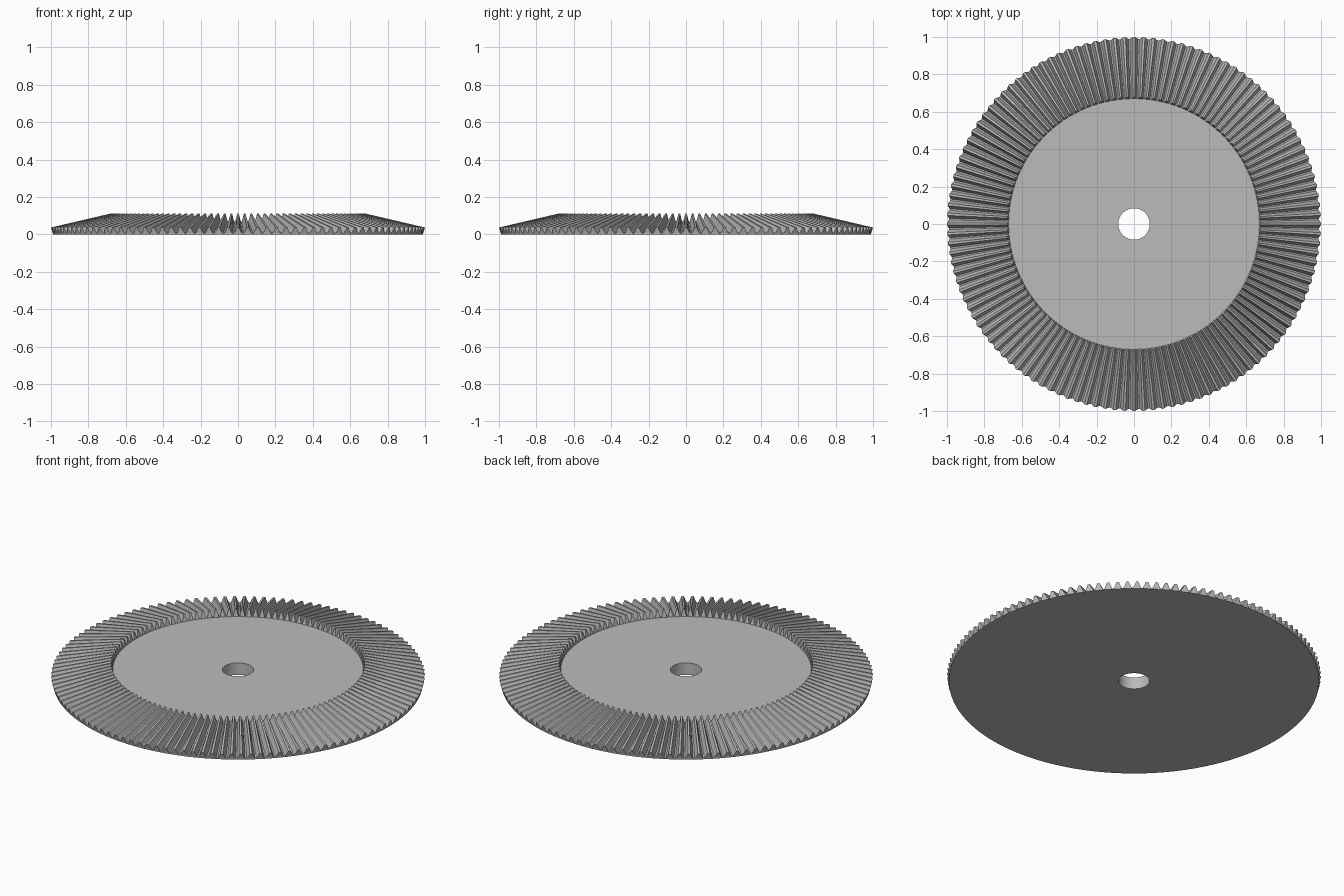
import bpy, bmesh
from math import cos, sin, tau

if "Cube" in bpy.data.objects:
    bpy.data.objects.remove(bpy.data.objects["Cube"])

TEETH = 120
PITCH = tau / TEETH
HOLE = 0.084

# One tooth: (fraction of the pitch, fraction of the tooth height)
TOOTH = [(-0.42, 0), (-0.25, 0.5), (-0.12, 1), (0.12, 1), (0.25, 0.5), (0.42, 0)]


def section(h):
    """Radial cross-section (radius, z) where the tooth height fraction is h."""
    return [
        (HOLE, 0), (HOLE, 0.07),                    # bore
        (0.67, 0.07),                               # flat web
        (0.67 + 0.009 * h, 0.07 + 0.042 * h),       # inner tooth end
        (0.99 + 0.01 * h, 0.005 + 0.032 * h),       # outer tooth end
        (0.99, 0.005), (0.99, 0),                   # rim
    ]


steel = bpy.data.materials.new("steel grey")
steel.use_nodes = True
colour = (0.5, 0.5, 0.5, 1)
steel.diffuse_color = colour
steel.node_tree.nodes["Principled BSDF"].inputs["Base Color"].default_value = colour

# Sweep the section around the axis, following the tooth outline
bm = bmesh.new()
columns = []
for i in range(TEETH):
    for offset, h in TOOTH:
        a = (i + offset) * PITCH
        columns.append([bm.verts.new((r * cos(a), r * sin(a), z))
                        for r, z in section(h)])

for i, here in enumerate(columns):
    after = columns[(i + 1) % len(columns)]
    for j in range(len(here)):
        k = (j + 1) % len(here)
        bm.faces.new((here[j], after[j], after[k], here[k]))

# Collapse the zero-height tooth ends at the roots
bmesh.ops.remove_doubles(bm, verts=bm.verts, dist=0.00005)
bmesh.ops.recalc_face_normals(bm, faces=bm.faces)

mesh = bpy.data.meshes.new("bevel_gear")
bm.to_mesh(mesh)
bm.free()
mesh.materials.append(steel)
gear = bpy.data.objects.new("bevel_gear", mesh)
bpy.context.collection.objects.link(gear)
